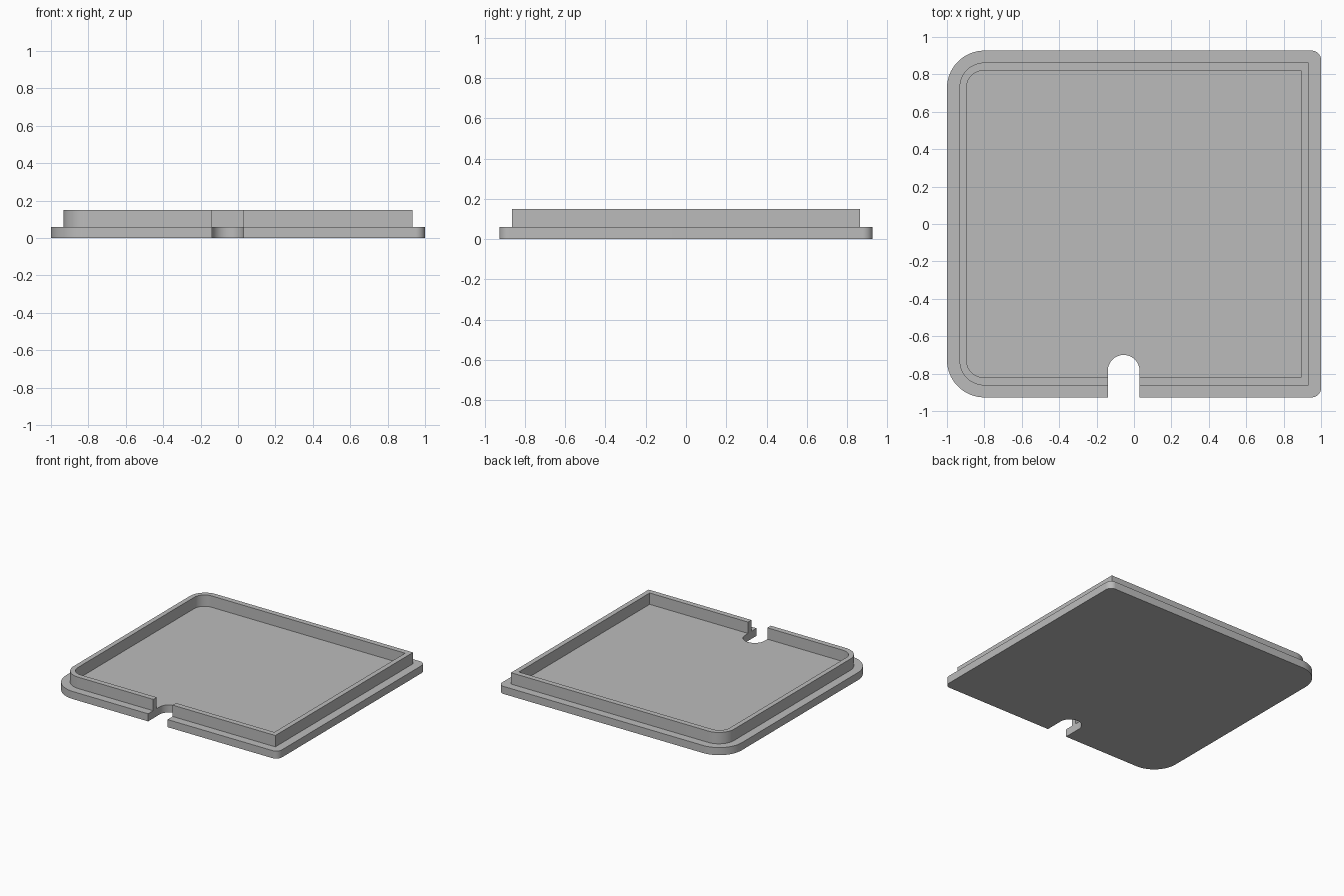
import bpy, bmesh
from math import sin, cos, pi, radians
from mathutils import Vector

cube = bpy.data.objects.get("Cube")
if cube:
    bpy.data.objects.remove(cube)

grey = bpy.data.materials.new("plain grey")
grey.use_nodes = True
colour = (0.5, 0.5, 0.5, 1)
grey.diffuse_color = colour
grey.node_tree.nodes["Principled BSDF"].inputs["Base Color"].default_value = colour

# Cable notch in the front edge
NOTCH_X, NOTCH_Y, NOTCH_R = -0.055, -0.785, 0.085
PLATE_TOP, RIM_TOP = 0.06, 0.15


def arc(cx, cy, r, start, end, steps=16):
    """Points along an arc, or a single sharp corner for a zero radius."""
    if r == 0:
        return [(cx, cy)]
    angles = [start + (end - start) * i / steps for i in range(steps + 1)]
    return [(cx + r * cos(a), cy + r * sin(a)) for a in angles]


def open_outline(left, right, half_y, r_left, r_right):
    """Counter-clockwise rounded outline from the notch's right edge to its left."""
    pts = [(NOTCH_X + NOTCH_R, -half_y)]
    xl, xr = left + r_left, right - r_right
    yl, yr = half_y - r_left, half_y - r_right
    pts += arc(xr, -yr, r_right, -pi / 2, 0)
    pts += arc(xr, yr, r_right, 0, pi / 2)
    pts += arc(xl, yl, r_left, pi / 2, pi)
    pts += arc(xl, -yl, r_left, pi, 1.5 * pi)
    pts.append((NOTCH_X - NOTCH_R, -half_y))
    return pts


def extrude_outline(name, pts, z0, z1):
    bm = bmesh.new()
    face = bm.faces.new([bm.verts.new((x, y, z0)) for x, y in pts])
    out = bmesh.ops.extrude_face_region(bm, geom=[face], use_keep_orig=True)
    verts = [v for v in out["geom"] if isinstance(v, bmesh.types.BMVert)]
    bmesh.ops.translate(bm, verts=verts, vec=Vector((0, 0, z1 - z0)))
    bmesh.ops.recalc_face_normals(bm, faces=bm.faces)
    # Triangulate the concave caps cleanly
    bmesh.ops.triangulate(bm, faces=[f for f in bm.faces if len(f.verts) > 4])
    mesh = bpy.data.meshes.new(name)
    bm.to_mesh(mesh)
    bm.free()
    mesh.materials.append(grey)
    obj = bpy.data.objects.new(name, mesh)
    bpy.context.collection.objects.link(obj)
    bpy.ops.object.select_all(action="DESELECT")
    obj.select_set(True)
    bpy.context.view_layer.objects.active = obj
    bpy.ops.object.shade_smooth_by_angle(angle=radians(30))
    return obj


# Base plate with a round-ended notch
plate = open_outline(-1, 1, 0.927, 0.2, 0.05)
plate += arc(NOTCH_X, NOTCH_Y, NOTCH_R, pi, 0, 24)
extrude_outline("base_plate", plate, 0, PLATE_TOP)

# Raised rim, interrupted at the notch
rim = open_outline(-0.933, 0.932, 0.863, 0.133, 0)
rim += reversed(open_outline(-0.895, 0.893, 0.82, 0.09, 0))
extrude_outline("raised_rim", rim, PLATE_TOP, RIM_TOP)
